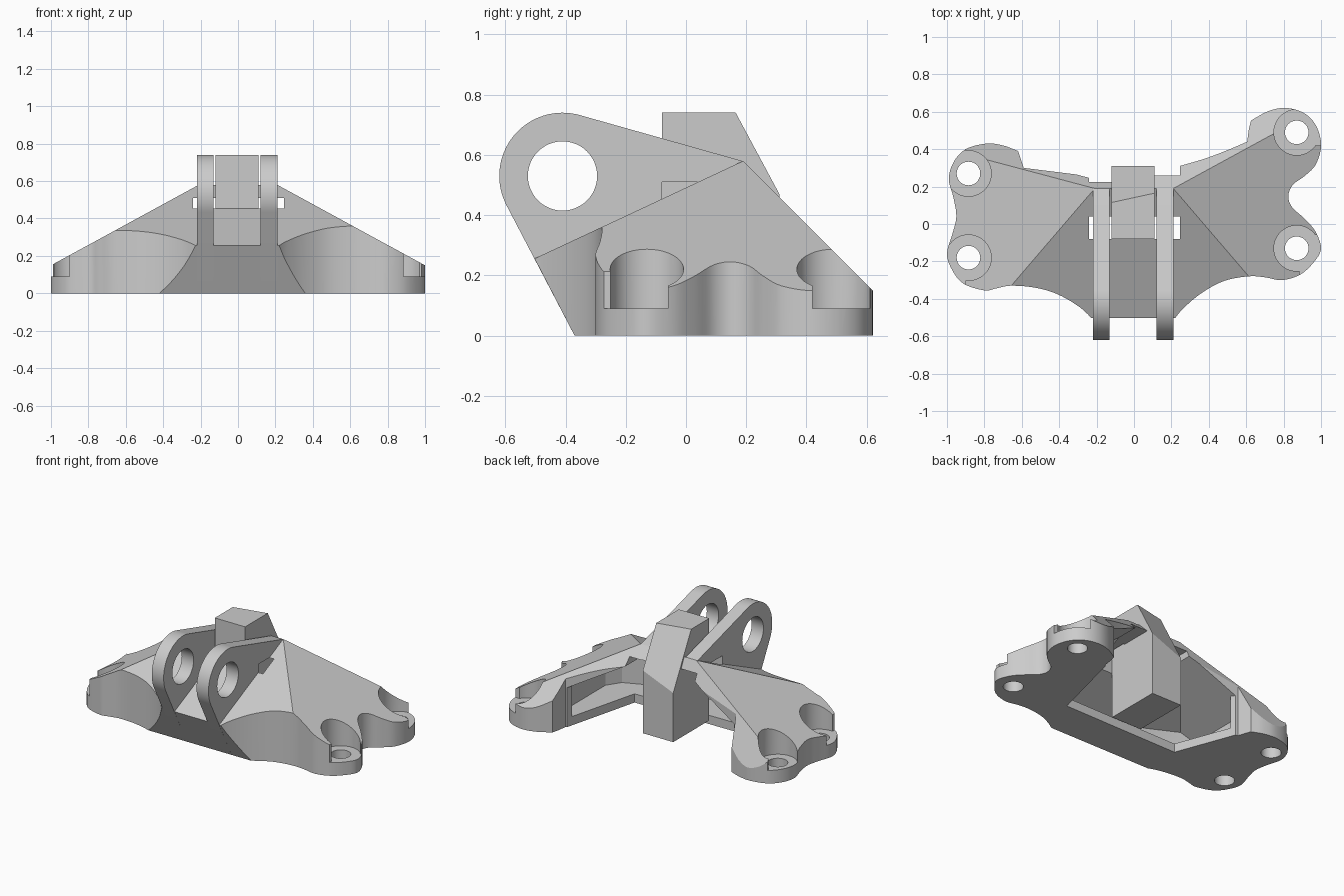
import bpy, bmesh
from math import cos, sin, radians, atan2, pi
from mathutils import Vector

if "Cube" in bpy.data.objects:
    bpy.data.objects.remove(bpy.data.objects["Cube"])


def make(name, bm):
    bmesh.ops.recalc_face_normals(bm, faces=bm.faces)
    me = bpy.data.meshes.new(name)
    bm.to_mesh(me)
    bm.free()
    ob = bpy.data.objects.new(name, me)
    bpy.context.collection.objects.link(ob)
    return ob


def prism(name, pts, offset):
    """Extrude a closed loop of 3D points along an offset."""
    bm = bmesh.new()
    face = bm.faces.new([bm.verts.new(p) for p in pts])
    ext = bmesh.ops.extrude_face_region(bm, geom=[face])
    bmesh.ops.translate(bm, vec=offset,
                        verts=[g for g in ext['geom'] if isinstance(g, bmesh.types.BMVert)])
    return make(name, bm)


def flat(name, pts, z0, z1):
    return prism(name, [(x, y, z0) for x, y in pts], (0, 0, z1 - z0))


def side(name, pts, x0, x1):
    return prism(name, [(x0, y, z) for y, z in pts], (x1 - x0, 0, 0))


def circle(cx, cy, r, n=48):
    return [(cx + r * cos(2 * pi * i / n), cy + r * sin(2 * pi * i / n)) for i in range(n)]


def trim(ob, planes):
    """Cut a convex object with planes, keeping the inner side."""
    bm = bmesh.new()
    bm.from_mesh(ob.data)
    for co, no in planes:
        bmesh.ops.bisect_plane(bm, geom=bm.verts[:] + bm.edges[:] + bm.faces[:], dist=1e-5,
                               plane_co=co, plane_no=no, clear_outer=True)
        bmesh.ops.holes_fill(bm, edges=bm.edges[:])
    bmesh.ops.recalc_face_normals(bm, faces=bm.faces)
    bm.to_mesh(ob.data)
    bm.free()


def boolean(ob, tool, op):
    m = ob.modifiers.new(op, 'BOOLEAN')
    m.operation, m.object, m.solver = op, tool, 'EXACT'
    bpy.context.view_layer.objects.active = ob
    bpy.ops.object.modifier_apply(modifier=m.name)
    bpy.data.objects.remove(tool)


def smooth(pts, n=5):
    """Smooth curve through points."""
    p = [Vector(q) for q in pts]
    p = [2 * p[0] - p[1]] + p + [2 * p[-1] - p[-2]]
    out = []
    for a, b, c, d in zip(p, p[1:], p[2:], p[3:]):
        for i in range(n):
            t = i / n
            out.append(tuple(0.5 * (2 * b + (c - a) * t + (2 * a - 5 * b + 4 * c - d) * t * t
                                    + (3 * b - a - 3 * c + d) * t ** 3)))
    return out + [pts[-1]]


# Roof planes of the body
tilt = ((0, -.37, 0), (0, -.887, -.461))
front_roof = Vector((0, .19, .58)), (0, -.468, 1)
right_roof = Vector((.21, 0, .58)), (.545, 0, 1)
left_roof = Vector((-.21, 0, .58)), (-.545, 0, 1)
right_back = ((0, .19, .58), (0, 1, 1))
left_back = ((-.21, .19, .58), (0, 2.05, 1))

# Body: half roofs cut to the plan outline
right_outline = ([(0, -.62), (.2, -.62)]
                 + smooth([(.2, -.53), (.26, -.455), (.36, -.37), (.48, -.305), (.61, -.28), (.7, -.285),
                           (.79, -.3), (.89, -.27), (.965, -.2), (1.0, -.13), (.97, -.04), (.91, .03),
                           (.845, .09), (.825, .15), (.85, .21), (.91, .255), (.97, .315), (1.0, .41),
                           (.985, .5), (.94, .57), (.87, .61), (.79, .62), (.71, .6), (.62, .55)])
                 + smooth([(.605, .44), (.5, .395), (.38, .35), (.245, .31)]) + [(0, .31)])
left_outline = ([(0, -.62), (-.2, -.62)]
                + smooth([(-.2, -.53), (-.29, -.445), (-.41, -.375), (-.53, -.34), (-.66, -.33), (-.74, -.345),
                          (-.8, -.355), (-.91, -.32), (-.97, -.25), (-1.0, -.16), (-.97, -.05), (-.95, .04),
                          (-.965, .14), (-.99, .24), (-.965, .33), (-.9, .4), (-.79, .43), (-.7, .42),
                          (-.62, .39)]) + [(-.59, .3), (-.23, .255), (0, .255)])
halves = []
for name, s, outline, roof, back in (('bracket_body', 1, right_outline, right_roof, right_back),
                                     ('left_half', -1, left_outline, left_roof, left_back)):
    half = flat(name, [(0, -1), (s * 1.2, -1), (s * 1.2, 1), (0, 1)], 0, .58)
    trim(half, [tilt, front_roof, roof, back])
    boolean(half, flat('outline', outline, -.1, 1), 'INTERSECT')
    halves.append(half)
body = halves[0]
boolean(body, halves[1], 'UNION')

# Lugs with round ends
cy, cz, r = -.41, .53, .21
a0, a1 = atan2(.461, .887) + pi, atan2(.96, .28)
arc = [(cy + r * cos(a0 + (a1 - a0) * i / 32), cz + r * sin(a0 + (a1 - a0) * i / 32)) for i in range(33)]
lug_profile = [(-.37, 0)] + arc + [(.19, .579), (.19, .3), (-.1, 0)]
for x0, x1 in ((.12, .21), (-.22, -.13)):
    boolean(body, side('lug', lug_profile, x0, x1), 'UNION')
boolean(body, side('pin_hole', circle(cy, cz, .115), -.5, .5), 'DIFFERENCE')

# Bottom opening, open at the back
drop = Vector((0, 0, -.1))
inner_roof = [(p[0] + drop, p[1]) for p in (front_roof, right_roof, left_roof)]
pocket = flat('pocket', [(.46, -.1), (.625, .55), (.65, .8), (-.62, .8), (-.612, .4), (-.42, -.11)], -.1, .7)
trim(pocket, inner_roof)
boolean(body, pocket, 'DIFFERENCE')

# Wider hollow above the base plate
hollow = flat('hollow', [(.28, -.335), (.62, -.19), (.68, -.1), (.68, .36), (.6, .4), (-.59, .26), (-.69, .13),
                         (-.69, -.15), (-.66, -.24), (-.3, -.335)], .06, .7)
trim(hollow, inner_roof + [((0, -.27, 0), tilt[1])])
boolean(body, hollow, 'DIFFERENCE')
boolean(body, side('block_clearance', [(-.08, -.1), (.8, -.1), (.8, .51), (-.08, .51)], -.24, .245), 'DIFFERENCE')

# Bolt holes with counterbores opening to the outer corners
for x, y, sx, sy in ((.87, .49, 1, 1), (.87, -.13, 1, -1), (-.885, .27, -1, 1), (-.885, -.18, -1, -1)):
    boolean(body, flat('bolt_hole', circle(x, y, .063), -.1, .5), 'DIFFERENCE')
    boolean(body, flat('counterbore', circle(x, y, .122), .09, .8), 'DIFFERENCE')
    x0, y0, x1, y1 = x + sx * .015, y - sy * .07, x + sx * .3, y + sy * .3
    boolean(body, flat('corner_relief', [(x0, y0), (x1, y0), (x1, y1), (x0, y1)], .09, .8), 'DIFFERENCE')

# Central block with a skewed chamfer
block = side('centre_block', [(-.08, .04), (.31, .04), (.31, .74), (-.08, .74)], -.12, .11)
normal = Vector((.23, .05, 0)).cross(Vector((0, .145, -.27)))
trim(block, [((.11, .165, .74), normal if normal.z > 0 else -normal)])

for ob in (body, block):
    bpy.ops.object.select_all(action='DESELECT')
    ob.select_set(True)
    bpy.context.view_layer.objects.active = ob
    bpy.ops.object.shade_smooth_by_angle(angle=radians(25))
